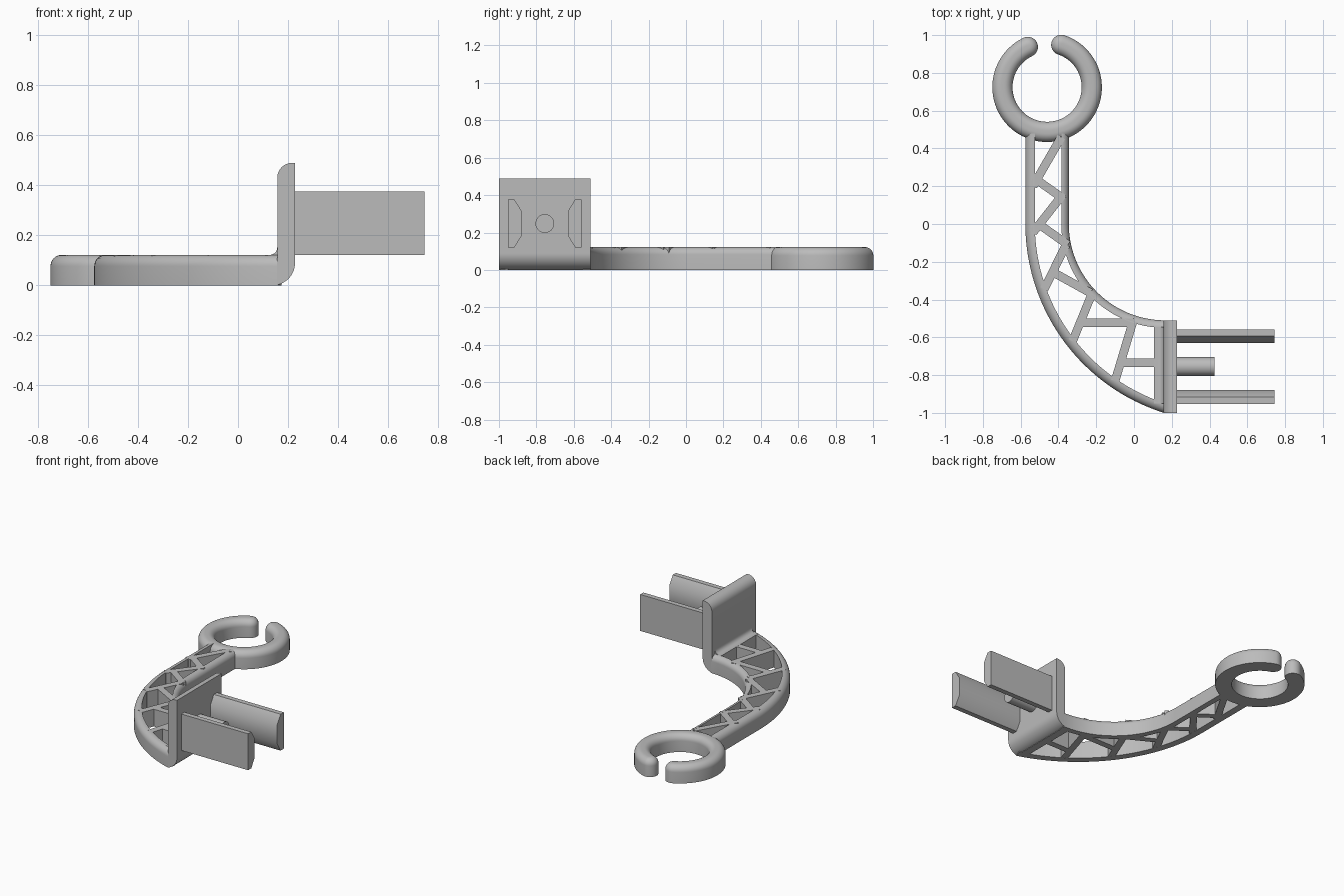
import bpy, bmesh
from math import sin, cos, pi, radians, hypot

cube = bpy.data.objects.get("Cube")
if cube:
    bpy.data.objects.remove(cube)

H = 0.122        # thickness of arm and ring
ROUND = 0.045    # radius of the rounded top edges

grey = bpy.data.materials.new("grey plastic")
grey.use_nodes = True
grey.diffuse_color = (0.5, 0.5, 0.5, 1)
grey.node_tree.nodes["Principled BSDF"].inputs["Base Color"].default_value = (0.5, 0.5, 0.5, 1)


def finish(name, bm):
    bmesh.ops.remove_doubles(bm, verts=bm.verts, dist=1e-5)
    bmesh.ops.recalc_face_normals(bm, faces=bm.faces)
    mesh = bpy.data.meshes.new(name)
    bm.to_mesh(mesh)
    bm.free()
    mesh.materials.append(grey)
    obj = bpy.data.objects.new(name, mesh)
    bpy.context.collection.objects.link(obj)
    bpy.ops.object.select_all(action='DESELECT')
    obj.select_set(True)
    bpy.context.view_layer.objects.active = obj
    bpy.ops.object.shade_smooth_by_angle(angle=radians(35))
    return obj


def arc(cx, cy, r, a0, a1, n):
    """Points on an arc, angles in degrees."""
    steps = [radians(a0 + (a1 - a0) * i / n) for i in range(n + 1)]
    return [(cx + r * cos(a), cy + r * sin(a)) for a in steps]


def loft(bm, loops, closed):
    """Skin a list of equally long closed loops; cap the ends if open-ended."""
    rows = [[bm.verts.new(p) for p in loop] for loop in loops]
    n = len(rows[0])
    for a, b in zip(rows, rows[1:]):
        for i in range(n):
            j = (i + 1) % n
            bm.faces.new((a[i], a[j], b[j], b[i]))
    if not closed:
        bm.faces.new(rows[0])
        bm.faces.new(rows[-1])


def prisms(name, polygons, place, lo, hi):
    """Extrude flat polygons from lo to hi; place maps (u, v, depth) to xyz."""
    bm = bmesh.new()
    for poly in polygons:
        loft(bm, [[place(u, v, d) for u, v in poly] for d in (lo, hi)], False)
    return finish(name, bm)


# Open clip ring: nested outlines from bottom centre line to top centre line
CX, CY, MID, HALF = -0.46, 0.724, 0.2365, 0.0535
START, END = 115.5, 431.5


def ring_outline(h, z):
    tips = [(CX + MID * cos(radians(a)), CY + MID * sin(radians(a))) for a in (START, END)]
    pts = arc(CX, CY, MID + h, START, END, 72)
    pts += arc(*tips[1], h, END, END + 180, 16)[1:-1]
    pts += arc(CX, CY, MID - h, END, START, 72)
    pts += arc(*tips[0], h, START + 180, START + 360, 16)[1:-1]
    return [(x, y, z) for x, y in pts]


layers = [(0, 0), (HALF, 0)] + arc(HALF - ROUND, H - ROUND, ROUND, 0, 90, 8) + [(0, H)]
bm = bmesh.new()
rows = [[bm.verts.new(p) for p in ring_outline(h, z)] for h, z in layers]
count = len(rows[0])
for a, b in zip(rows, rows[1:]):
    for i in range(count):
        j = (i + 1) % count
        bm.faces.new((a[i], a[j], b[j], b[i]))
bmesh.ops.remove_doubles(bm, verts=bm.verts, dist=1e-5)
bmesh.ops.dissolve_degenerate(bm, edges=bm.edges, dist=1e-6)
finish("clip_ring", bm)


# Arm rails: a straight run followed by an arc, outer top edge rounded
def rail(name, cx, r, end, width, side):
    """side -1 puts the thickness towards the arc centre, +1 away from it."""
    rad = min(ROUND, width)
    profile = [(0, 0)] + [(rad - u, v) for u, v in arc(0, H - rad, rad, 0, 90, 8)]
    profile += [(width, H), (width, 0)] if width > rad else [(width, 0)]
    bm = bmesh.new()
    loops = [[(cx - r - side * u, 0.48, z) for u, z in profile]]
    for i in range(41):
        a = radians(180 + (end - 180) * i / 40)
        loops.append([(cx + (r + side * u) * cos(a), (r + side * u) * sin(a), z)
                      for u, z in profile])
    loft(bm, loops, False)
    finish(name, bm)


rail("outer_rail", 0.473, 1.048, 252.6, 0.05, -1)
rail("inner_rail", 0.165, 0.51, 270, 0.04, 1)

# Lattice bars between the rails
bar_lines = [
    ((-0.385, 0.46), (-0.535, 0.2)), ((-0.51, 0.23), (-0.375, 0.135)),
    ((-0.378, 0.155), (-0.535, -0.045)), ((-0.505, 0.0), (-0.35, -0.11)),
    ((-0.36, -0.11), (-0.475, -0.345)), ((-0.42, -0.26), (-0.23, -0.365)),
    ((-0.225, -0.375), (-0.325, -0.62)), ((-0.28, -0.523), (0.0, -0.523)),
    ((-0.005, -0.515), (-0.1, -0.83)), ((-0.07, -0.735), (0.12, -0.735)),
]


def bar(p, q, width=0.045):
    dx, dy = q[0] - p[0], q[1] - p[1]
    s = width / 2 / hypot(dx, dy)
    nx, ny = -dy * s, dx * s
    return [(p[0] + nx, p[1] + ny), (q[0] + nx, q[1] + ny),
            (q[0] - nx, q[1] - ny), (p[0] - nx, p[1] - ny)]


prisms("lattice_bars", [bar(p, q) for p, q in bar_lines],
       lambda u, v, d: (u, v, d), 0.0005, H - 0.0005)


def along_y(u, v, d):
    return (u, d, v)


def along_x(u, v, d):
    return (d, u, v)


# Upright mounting plate with a curved heel and rounded top edge
FRONT, BACK, MIDY = -1.0, -0.51, -0.755
plate = arc(0.138, 0.09, 0.09, -78, 0, 12) + [(0.228, 0.49)]
plate += arc(0.217, 0.43, 0.06, 90, 180, 10) + [(0.157, H)]
prisms("mounting_plate", [plate], along_y, FRONT, BACK)

# Solid end of the arm with a small fillet up to the plate
foot = [(0.107, 0), (0.16, 0), (0.16, H + 0.03)]
foot += arc(0.127, H + 0.03, 0.03, 0, -90, 6) + [(0.107, H)]
prisms("arm_foot", [foot], along_y, -0.95, -0.545)

# Two mirrored prongs and a round peg between them
for name, side in (("front_prong", -1), ("back_prong", 1)):
    section = [(0.197, 0.376), (0.162, 0.376), (0.124, 0.315),
               (0.124, 0.182), (0.162, 0.121), (0.197, 0.121)]
    prisms(name, [[(MIDY + side * u, v) for u, v in section]], along_x, 0.22, 0.745)
prisms("round_peg", [arc(MIDY, 0.248, 0.05, 0, 360, 32)[:-1]], along_x, 0.22, 0.425)
